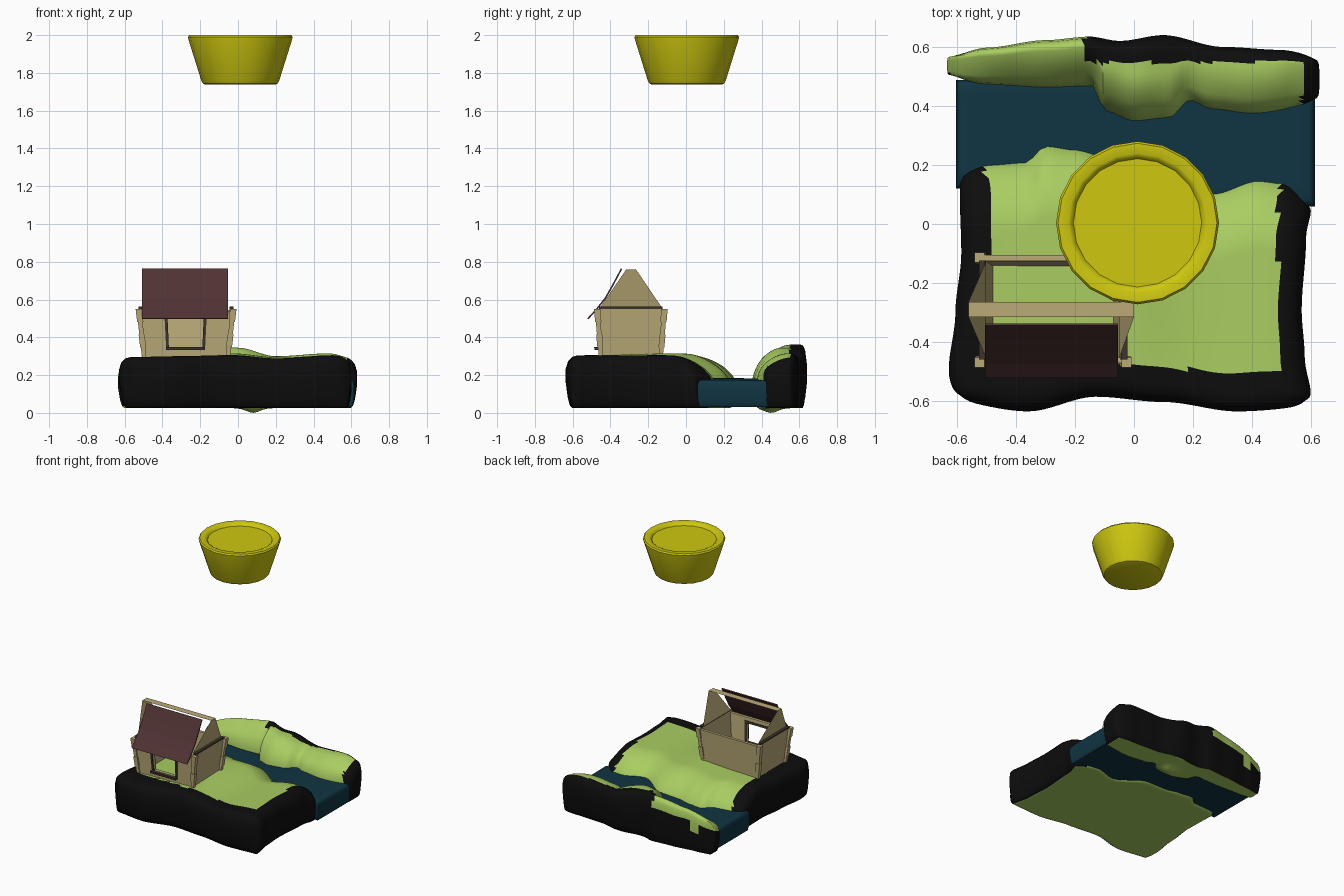
import bpy, bmesh, math
from mathutils import Vector

if "Cube" in bpy.data.objects:
    bpy.data.objects.remove(bpy.data.objects["Cube"])


def material(name, rgb):
    m = bpy.data.materials.new(name)
    m.diffuse_color = (*rgb, 1)
    m.use_nodes = True
    m.node_tree.nodes["Principled BSDF"].inputs["Base Color"].default_value = m.diffuse_color
    return m


GREEN = material("grass", (0.40, 0.61, 0.12))
BLACK = material("rock", (0.004, 0.004, 0.004))
BLUE = material("water", (0.005, 0.035, 0.055))
TAN = material("timber", (0.50, 0.41, 0.19))
DARK = material("dark_timber", (0.045, 0.035, 0.025))
ROOF = material("roof", (0.08, 0.032, 0.034))
YELLOW = material("yellow", (0.62, 0.58, 0.005))


def finish(bm, name, mats, smooth=None):
    bmesh.ops.recalc_face_normals(bm, faces=bm.faces)
    me = bpy.data.meshes.new(name)
    bm.to_mesh(me)
    bm.free()
    for m in mats:
        me.materials.append(m)
    ob = bpy.data.objects.new(name, me)
    bpy.context.collection.objects.link(ob)
    if smooth:
        bpy.ops.object.select_all(action='DESELECT')
        ob.select_set(True)
        bpy.context.view_layer.objects.active = ob
        bpy.ops.object.shade_smooth_by_angle(angle=math.radians(smooth))
    return ob


def curve(*pts):
    """Smooth interpolation through (position, value) points."""
    def f(p):
        if p <= pts[0][0]:
            return pts[0][1]
        for (a, va), (b, vb) in zip(pts, pts[1:]):
            if p <= b:
                t = (p - a) / (b - a)
                t = t * t * (3 - 2 * t)
                return va + (vb - va) * t
        return pts[-1][1]
    return f


def lerp(a, b, t):
    return a + (b - a) * t


def slab(name, left, right, front, back, top, base, mats, paint, nx, ny, corner, edge=0.06):
    """Rounded block with wavy outline: top grid, bulging side rings, bottom grid."""
    bm = bmesh.new()
    ylen = abs(back(0) - front(0))

    def point(i, j, inset, zf):
        ax, ay = inset / 1.2, min(inset / ylen, 0.3)
        s, t = lerp(ax, 1 - ax, i / nx), lerp(ay, 1 - ay, j / ny)
        y0 = lerp(front(lerp(-.6, .6, s)), back(lerp(-.6, .6, s)), t)
        x = lerp(left(y0), right(y0), s)
        y = lerp(front(x), back(x), t)
        u, v = 2 * s - 1, 2 * t - 1
        c = corner * abs(u) ** 16 * abs(v) ** (16 * max(ylen, .3))
        x, y = x - math.copysign(c, u), y - math.copysign(c, v)
        lo = base(x, y)
        return bm.verts.new((x, y, lo + (top(x, y) - lo) * zf))

    def grid(inset, zf):
        g = [[point(i, j, inset, zf) for j in range(ny + 1)] for i in range(nx + 1)]
        for i in range(nx):
            for j in range(ny):
                bm.faces.new((g[i][j], g[i + 1][j], g[i + 1][j + 1], g[i][j + 1]))
        return g

    rim = ([(i, 0) for i in range(nx)] + [(nx, j) for j in range(ny)] +
           [(i, ny) for i in range(nx, 0, -1)] + [(0, j) for j in range(ny, 0, -1)])
    g = grid(edge, 1)
    rings = [[g[i][j] for i, j in rim]]
    for k, zf in ((.55, .975), (.2, .9), (0, .76), (0, .5), (.2, .2), (.4, .05)):
        rings.append([point(i, j, edge * k, zf) for i, j in rim])
    g = grid(edge * .65, 0)
    rings.append([g[i][j] for i, j in rim])
    n = len(rim)
    for a, b in zip(rings, rings[1:]):
        for k in range(n):
            bm.faces.new((a[k], a[(k + 1) % n], b[(k + 1) % n], b[k]))
    bmesh.ops.recalc_face_normals(bm, faces=bm.faces)
    bm.normal_update()
    for f in bm.faces:
        f.material_index = paint(f.calc_center_median(), f.normal)
    return finish(bm, name, mats, 50)


def bell(x, y, cx, cy, r):
    return math.exp(-((x - cx) ** 2 + (y - cy) ** 2) / r ** 2)


# Main land with grassy top, falling toward the river
land_back = curve((-.6, .19), (-.5, .215), (-.37, .22), (-.3, .275), (-.2, .262), (-.1, .24),
                  (.05, .24), (.27, .12), (.42, .16), (.5, .15), (.6, .09))
ridge = curve((-.6, .295), (-.3, .30), (-.03, .305), (.2, .288), (.5, .305), (.62, .285))


def land_top(x, y):
    d = max(0, min(1, (land_back(x) - y) / .24))
    return lerp(.18, ridge(x) + .01 * bell(x, y, 0, -.1, .25), d * (2 - d))


def land_paint(c, n):
    if n.z < -.8 or c.y > land_back(c.x) - .05 and abs(c.x) < .5:
        return 0
    return int(c.x < -.49 or c.x > .49 or c.y < lerp(-.46, -.51, c.x + .5) or c.z < .12 and c.y < .05)


slab("land",
     curve((-.62, -.615), (-.5, -.63), (-.3, -.607), (-.1, -.587), (.1, -.592), (.2, -.605)),
     curve((-.62, .61), (-.45, .58), (-.3, .57), (-.05, .585), (.1, .615)),
     curve((-.6, -.61), (-.36, -.637), (-.13, -.587), (.1, -.605), (.35, -.637), (.6, -.625)),
     land_back, land_top, lambda x, y: .025, [GREEN, BLACK], land_paint, 48, 36, .03)

# Far river bank
bank_ridge = curve((-.63, .28), (-.4, .335), (-.15, .365), (0, .345), (.2, .30), (.48, .315), (.63, .285))
bank_front = curve((-.63, .49), (-.5, .475), (-.3, .465), (-.14, .47), (-.1, .385), (0, .35),
                   (.12, .36), (.19, .42), (.26, .39), (.4, .375), (.62, .405))


def bank_top(x, y):
    d = max(0, min(1, (y - bank_front(x)) / .16))
    return lerp(.22, bank_ridge(x), d * (2 - d))


def bank_paint(c, n):
    if n.z < -.8:
        return 0
    if c.x > .57:
        return 1
    if c.y > .55:
        return int(c.x > -.17 or c.z < (.2 if c.x < -.45 else .27))
    return int(c.x < -.6 and c.z < .2)


slab("river_bank", lambda y: -.635, lambda y: .63, bank_front,
     curve((-.6, .585), (-.5, .60), (-.3, .625), (-.15, .637), (-.05, .622), (.1, .642), (.3, .602), (.5, .592), (.62, .58)),
     bank_top, lambda x, y: .025 - .025 * bell(x, y, .08, .45, .05),
     [GREEN, BLACK], bank_paint, 56, 12, .02, .05)

# River between the banks
slab("river", lambda y: -.605, lambda y: .615,
     curve((-.6, .12), (-.2, .16), (.25, .06), (.6, .06)), lambda x: .49,
     lambda x, y: .178 + .006 * math.sin(7 * x) + .01 * (.25 - y), lambda x, y: .032,
     [BLUE], lambda c, n: 0, 30, 8, .0, .02)

# Cottage: boxes flared outward with height around the cottage centre
CX, CY = -.275, -.292


def flared(name, boxes, mat):
    bm = bmesh.new()
    for x0, x1, y0, y1, z0, z1 in boxes:
        vs = bmesh.ops.create_cube(bm, size=1)["verts"]
        for v in vs:
            z = z1 if v.co.z > 0 else z0
            k = 1 - .11 * (.55 - z) / .25
            x, y = (x1 if v.co.x > 0 else x0), (y1 if v.co.y > 0 else y0)
            v.co = Vector((CX + (x - CX) * k, CY + (y - CY) * k, z))
    return finish(bm, name, [mat])


# Front wall in four pieces round the window opening
W0, W1, WZ0, WZ1 = -.375, -.18, .35, .50
flared("front_wall", [(-.52, W0, -.474, -.454, .28, .54), (W1, -.03, -.474, -.454, .28, .54),
                      (W0, W1, -.474, -.454, .28, WZ0), (W0, W1, -.474, -.454, WZ1, .54)], TAN)
flared("back_wall", [(-.52, -.03, -.125, -.105, .28, .545)], TAN)
flared("side_walls", [(-.522, -.505, -.46, -.12, .28, .55), (-.045, -.028, -.46, -.12, .28, .55)], TAN)
flared("side_rails", [(-.526, -.505, -.46, -.125, .55, .562), (-.045, -.024, -.46, -.125, .55, .562)], DARK)

# Stacked corner blocks, alternating in size
blocks = []
for sx in (-1, 1):
    for sy in (-1, 1):
        for k in range(4):
            e = .004 if k % 2 else 0
            px, py = CX + sx * .25, CY + sy * .178
            blocks.append((px - .013 - e, px + .013 + e, py - .013 - e, py + .013 + e,
                           .28 + k * .0675, .28 + (k + 1) * .0675))
flared("corner_blocks", blocks, TAN)

# Window frame and sill
t = .016
flared("window_frame", [(W0 - t, W0, -.482, -.45, WZ0, WZ1 + t), (W1, W1 + t, -.482, -.45, WZ0, WZ1 + t),
                        (W0, W1, -.482, -.45, WZ1, WZ1 + t),
                        (W0 - t, W1 + t, -.505, -.45, WZ0 - t, WZ0)], DARK)


def sheet(name, quads, mat):
    bm = bmesh.new()
    for q in quads:
        bm.faces.new([bm.verts.new(p) for p in q])
    return finish(bm, name, [mat])


# Leaning gables and the flat ridge board
for side, xb, xt in (("left", -.503, -.563), ("right", -.05, 0)):
    sheet(side + "_gable", [[(xb, -.455, .558), (xb, -.128, .558), (xt, -.265, .76), (xt, -.316, .76)]], TAN)
sheet("ridge_board", [[(-.563, -.316, .76), (0, -.316, .76), (0, -.265, .76), (-.563, -.265, .76)]], TAN)

# Front roof panel, slightly curved
bm = bmesh.new()
prof = [(-.523, .50), (-.475, .553), (-.43, .61), (-.39, .68), (-.345, .765)]
outline = prof + [(y + .007, z - .004) for y, z in reversed(prof)]
a = [bm.verts.new((-.507, y, z)) for y, z in outline]
b = [bm.verts.new((-.054, y, z)) for y, z in outline]
n = len(outline)
for i in range(n):
    bm.faces.new((a[i], a[(i + 1) % n], b[(i + 1) % n], b[i]))
for i in range(len(prof) - 1):
    for r in (a, b):
        bm.faces.new((r[i], r[i + 1], r[n - 2 - i], r[n - 1 - i]))
finish(bm, "roof_panel", [ROOF])

# Floating yellow tub with a rim and shallow recess
bm = bmesh.new()
N = 20
rings = []
for r, z in ((.185, 1.738), (.197, 1.743), (.206, 1.758), (.274, 1.975), (.277, 1.99), (.270, 2.0),
             (.236, 2.0), (.226, 1.994), (.218, 1.982)):
    rings.append([bm.verts.new((.012 + r * math.cos(math.tau * i / N), .004 + r * math.sin(math.tau * i / N), z))
                  for i in range(N)])
for p, q in zip(rings, rings[1:]):
    for i in range(N):
        bm.faces.new((p[i], p[(i + 1) % N], q[(i + 1) % N], q[i]))
bm.faces.new(rings[0])
bm.faces.new(rings[-1])
finish(bm, "yellow_tub", [YELLOW], 35)
